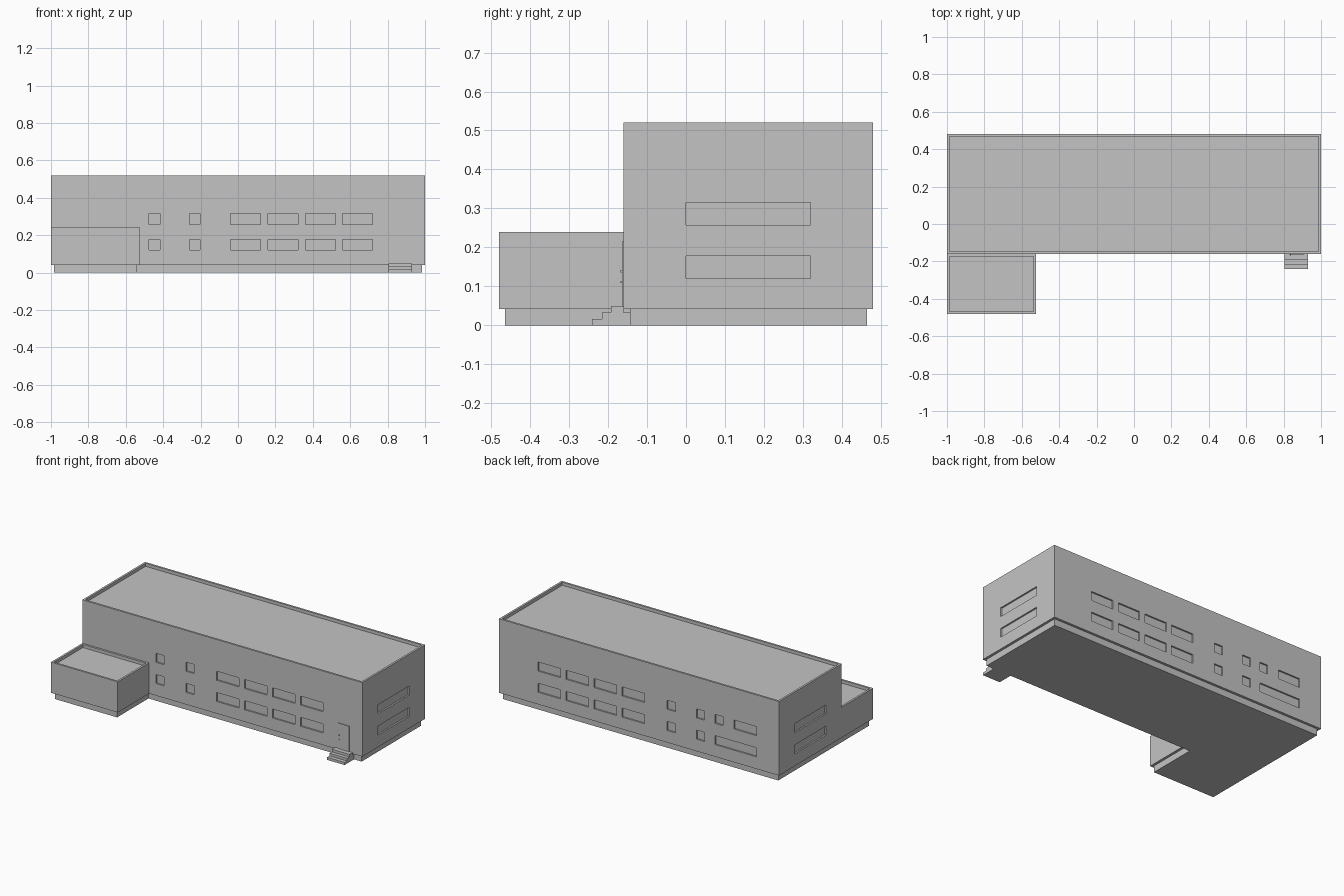
import bpy
import bmesh
from mathutils import Matrix, Vector

cube = bpy.data.objects.get("Cube")
if cube:
    bpy.data.objects.remove(cube, do_unlink=True)

GREY = (0.55, 0.55, 0.55, 1)
mat = bpy.data.materials.new("concrete grey")
mat.use_nodes = True
mat.diffuse_color = GREY
mat.node_tree.nodes["Principled BSDF"].inputs["Base Color"].default_value = GREY


def boxes(name, spans):
    """One object made of boxes, each given as x, y and z ranges."""
    bm = bmesh.new()
    for span in spans:
        lo, hi = (Vector(s[i] for s in span) for i in (0, 1))
        place = Matrix.Translation((lo + hi) / 2) @ Matrix.Diagonal((*(hi - lo), 1))
        bmesh.ops.create_cube(bm, size=1, matrix=place)
    mesh = bpy.data.meshes.new(name)
    bm.to_mesh(mesh)
    bm.free()
    mesh.materials.append(mat)
    obj = bpy.data.objects.new(name, mesh)
    bpy.context.collection.objects.link(obj)
    return obj


def carve(target, spans):
    """Cut all the given boxes out of the target."""
    cutter = boxes("cutter", spans)
    cutter.hide_render = True
    mod = target.modifiers.new("cut", "BOOLEAN")
    mod.operation, mod.solver, mod.object = "DIFFERENCE", "EXACT", cutter
    bpy.context.view_layer.objects.active = target
    bpy.ops.object.modifier_apply(modifier=mod.name)
    bpy.data.objects.remove(cutter, do_unlink=True)


def roof_well(x, y, top):
    """Sunken roof inside a parapet."""
    rim, sink = 0.013, 0.02
    return ((x[0] + rim, x[1] - rim), (y[0] + rim, y[1] - rim), (top - sink, top + 0.1))


FLOOR, DEPTH = 0.042, 0.01
MAIN_X, MAIN_Y, MAIN_TOP = (-1, 1), (-0.16, 0.48), 0.52
WING_X, WING_Y, WING_TOP = (-1, -0.523), (-0.48, -0.16), 0.24
LOWER, UPPER = (0.12, 0.178), (0.257, 0.315)

# Window spans along the walls
wide = [(x, x + 0.16) for x in (-0.04, 0.16, 0.36, 0.56)]
front = wide + [(-0.475, -0.417), (-0.26, -0.202)]
back = wide + [(-0.26, -0.202), (-0.47, -0.412)]
back_upper = back + [(-0.6, -0.542), (-0.84, -0.68)]
back_lower = back + [(-0.84, -0.542)]

front_y = (MAIN_Y[0] - 0.05, MAIN_Y[0] + DEPTH)
back_y = (MAIN_Y[1] - DEPTH, MAIN_Y[1] + 0.05)
windows = [(x, front_y, z) for x in front for z in (LOWER, UPPER)]
windows += [(x, back_y, UPPER) for x in back_upper]
windows += [(x, back_y, LOWER) for x in back_lower]
for side_x in ((-1.05, -1 + DEPTH), (1 - DEPTH, 1.05)):
    windows += [(side_x, (0, 0.32), z) for z in (LOWER, UPPER)]

# Main block and wing
main = boxes("main_block", [(MAIN_X, MAIN_Y, (FLOOR, MAIN_TOP))])
carve(main, windows + [roof_well(MAIN_X, MAIN_Y, MAIN_TOP)])
wing = boxes("side_wing", [(WING_X, WING_Y, (FLOOR, WING_TOP))])
carve(wing, [roof_well(WING_X, WING_Y, WING_TOP)])

# Recessed plinths
SET = 0.016
boxes("main_plinth", [((-1 + SET, 1 - SET), (MAIN_Y[0] + SET, MAIN_Y[1] - SET), (0, FLOOR))])
boxes("wing_plinth", [((-1 + SET, WING_X[1] - SET), (WING_Y[0] + SET, MAIN_Y[0] + SET), (0, FLOOR))])

# Entrance steps, door and handle
boxes("entrance_steps", [((0.805, 0.93), (y, -0.144 if i < 2 else -0.16), (i / 60, (i + 1) / 60))
                         for i, y in enumerate((-0.241, -0.216, -0.192))])
boxes("front_door", [((0.828, 0.908), (-0.164, -0.158), (0.05, 0.215))])
boxes("door_handle", [((0.834, 0.84), (-0.168, -0.163), (z, z + 0.006)) for z in (0.108, 0.136)])
